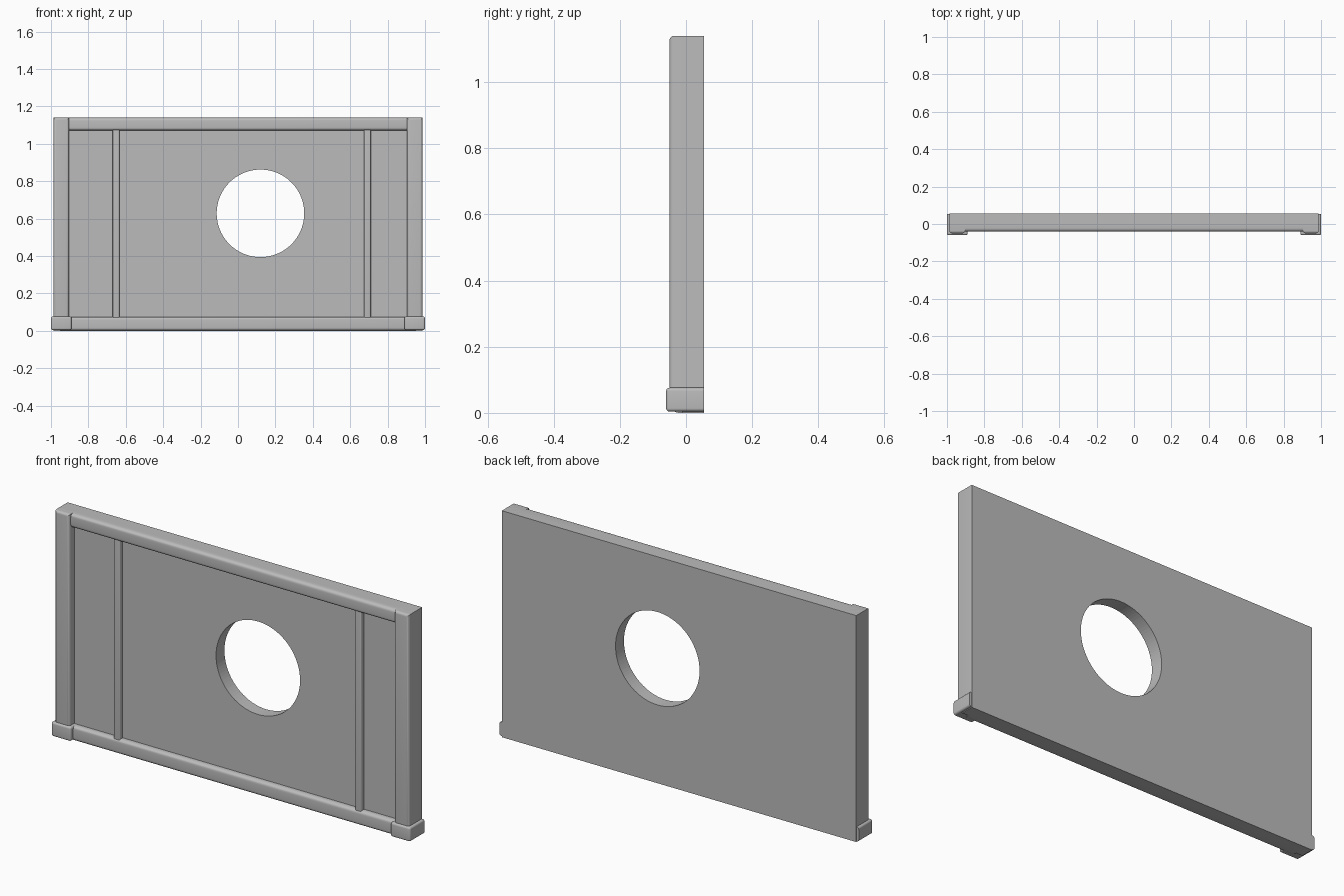
import bpy
import bmesh
import math
from mathutils import Vector

cube = bpy.data.objects.get("Cube")
if cube:
    bpy.data.objects.remove(cube, do_unlink=True)

grey = bpy.data.materials.new("plain_grey")
grey.use_nodes = True
COLOR = (0.5, 0.5, 0.5, 1.0)
grey.diffuse_color = COLOR
grey.node_tree.nodes["Principled BSDF"].inputs["Base Color"].default_value = COLOR

BACK = 0.055
PANEL_FRONT = -0.012
TOP = 1.14


def smooth(obj):
    bpy.ops.object.select_all(action='DESELECT')
    obj.select_set(True)
    bpy.context.view_layer.objects.active = obj
    bpy.ops.object.shade_smooth_by_angle(angle=math.radians(35))


def box(name, x, y, z, radius=0.0, keep_back=True):
    """Box from (min, max) ranges; rounds front edges, or every edge off the back."""
    bm = bmesh.new()
    bmesh.ops.create_cube(bm, size=1)
    for v in bm.verts:
        v.co = Vector([lo + (c + 0.5) * (hi - lo) for c, (lo, hi) in zip(v.co, (x, y, z))])
    if radius:
        limit = 2 if keep_back else 1
        edges = [e for e in bm.edges
                 if sum(abs(v.co.y - y[0]) < 1e-5 for v in e.verts) >= limit
                 or (not keep_back and e.calc_length() > 0 and
                     abs(e.verts[0].co.y - e.verts[1].co.y) > 1e-5)]
        bmesh.ops.bevel(bm, geom=edges, offset=radius, segments=5,
                        profile=0.5, affect='EDGES', clamp_overlap=True)
    mesh = bpy.data.meshes.new(name)
    bm.to_mesh(mesh)
    bm.free()
    mesh.materials.append(grey)
    obj = bpy.data.objects.new(name, mesh)
    bpy.context.collection.objects.link(obj)
    smooth(obj)
    return obj


# Backing panel with a round opening
panel = box("back_panel", (-0.986, 0.986), (PANEL_FRONT, BACK), (0, TOP))
bpy.ops.mesh.primitive_cylinder_add(vertices=96, radius=0.234, depth=1,
                                    location=(0.12, 0, 0.628),
                                    rotation=(math.pi / 2, 0, 0))
cutter = bpy.context.object
cutter.name = "opening_cutter"
cutter.hide_render = True
cutter.data.materials.append(grey)
cut = panel.modifiers.new("opening", 'BOOLEAN')
cut.operation = 'DIFFERENCE'
cut.solver = 'EXACT'
cut.object = cutter
bpy.context.view_layer.objects.active = panel
bpy.ops.object.modifier_apply(modifier=cut.name)
bpy.data.objects.remove(cutter, do_unlink=True)
smooth(panel)

# Horizontal rails
box("top_rail", (-0.93, 0.93), (-0.04, 0.02), (1.07, TOP), 0.018)
box("bottom_rail", (-0.95, 0.95), (-0.04, 0.02), (0, 0.075), 0.018)

# Corner posts and their feet
for side, s in (("left", 1), ("right", -1)):
    box(side + "_post", sorted((s * 0.903, s * 0.987)), (-0.05, BACK - 0.001),
        (0.04, TOP), 0.014)
    box(side + "_foot", sorted((s * 0.89, s * 1.0)), (-0.06, BACK - 0.001),
        (0.004, 0.076), 0.01, keep_back=False)

# Slim vertical battens
for side, x in (("left", 0.692), ("right", -0.652)):
    box(side + "_batten", (x - 0.018, x + 0.018), (-0.034, 0.02), (0.05, 1.09), 0.007)
